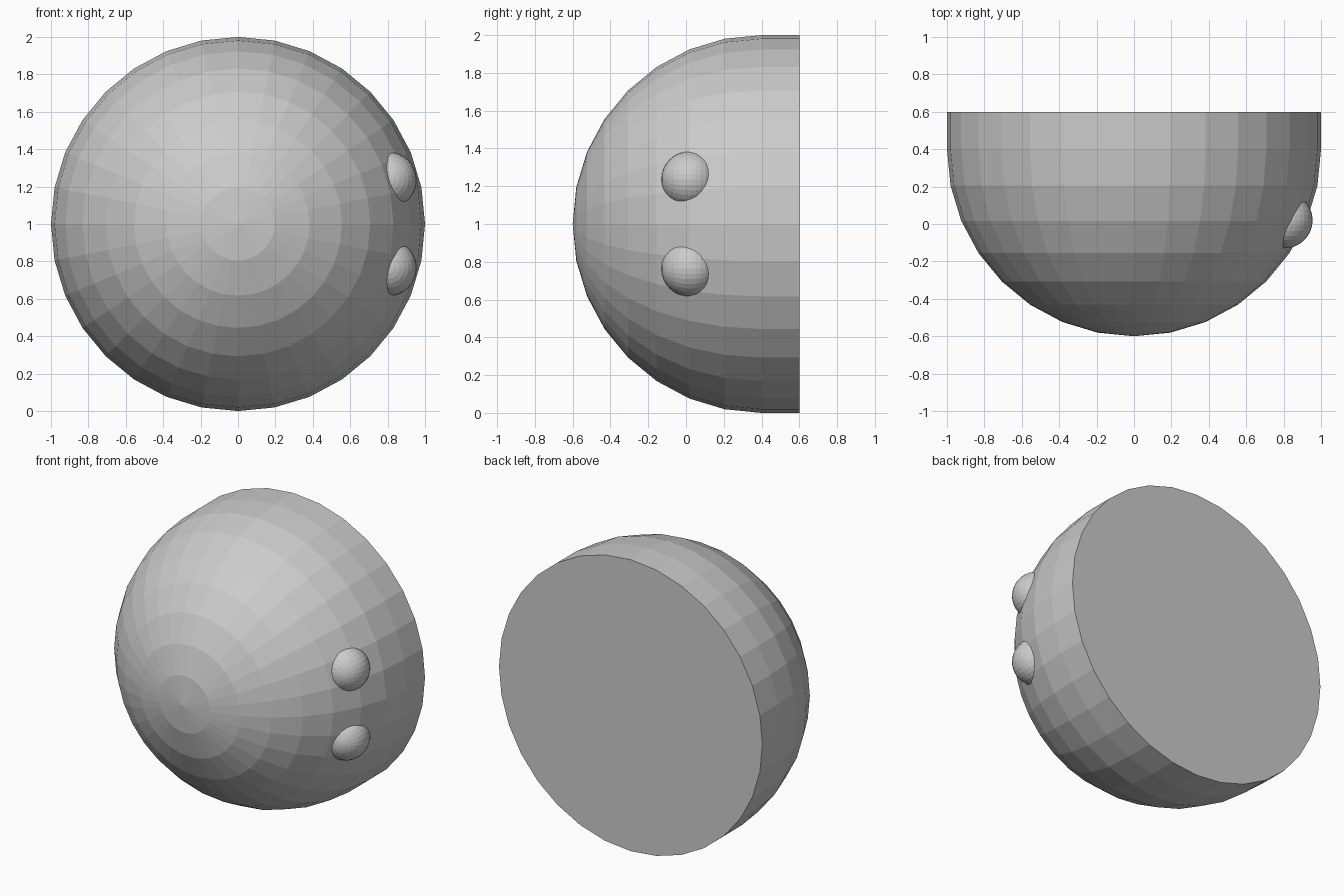
import bpy, bmesh
from math import radians
from mathutils import Matrix, Vector

if "Cube" in bpy.data.objects:
    bpy.data.objects.remove(bpy.data.objects["Cube"])


def make_object(name, bm):
    bmesh.ops.recalc_face_normals(bm, faces=bm.faces)
    mesh = bpy.data.meshes.new(name)
    bm.to_mesh(mesh)
    bm.free()
    obj = bpy.data.objects.new(name, mesh)
    bpy.context.collection.objects.link(obj)
    return obj


def sphere(radius, centre):
    """32 x 16 ball with its poles on the y axis."""
    bm = bmesh.new()
    place = Matrix.Translation(centre) @ Matrix.Rotation(radians(90), 4, 'X')
    bmesh.ops.create_uvsphere(bm, u_segments=32, v_segments=16,
                              radius=radius, matrix=place)
    return bm


# Dome: front half of a ball, extended by a short straight rim and closed at the back
EQUATOR, BACK = 0.4, 0.6
bm = sphere(1.0, (0, EQUATOR, 1))
bmesh.ops.delete(bm, geom=[v for v in bm.verts if v.co.y > EQUATOR + 0.01],
                 context='VERTS')
border = [e for e in bm.edges if e.is_boundary]
new = bmesh.ops.extrude_edge_only(bm, edges=border)['geom']
bmesh.ops.translate(bm, vec=Vector((0, BACK - EQUATOR, 0)),
                    verts=[g for g in new if isinstance(g, bmesh.types.BMVert)])
bmesh.ops.contextual_create(
    bm, geom=[g for g in new if isinstance(g, bmesh.types.BMEdge)])
make_object("dome", bm)

# Two small knobs, partly sunk into the right side, mirrored about mid height
for name, side in (("upper_knob", 1), ("lower_knob", -1)):
    make_object(name, sphere(0.15, (0.805, 0.02, 1 + side * 0.235)))
